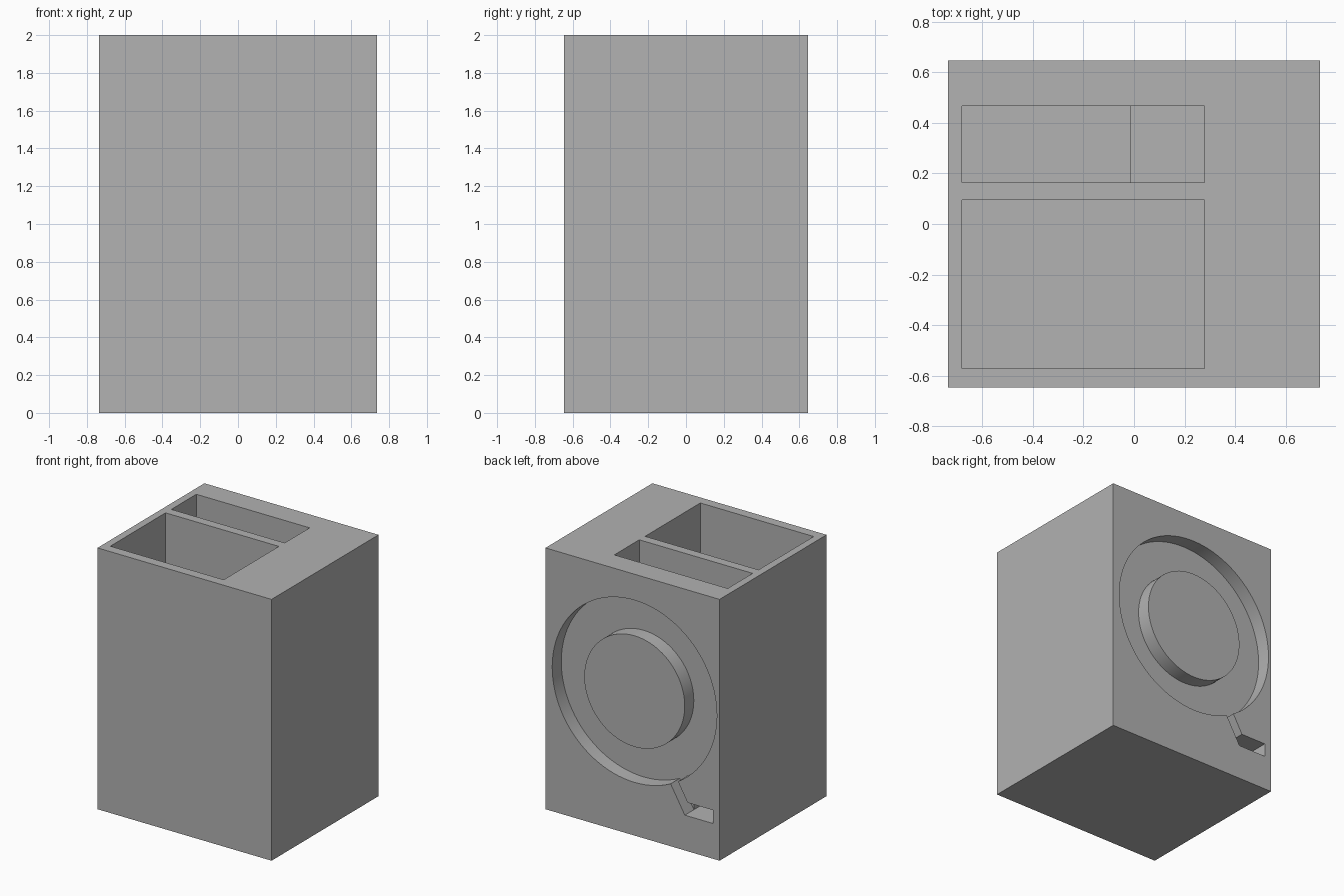
import bpy
import bmesh
from math import cos, sin, tau, radians

cube = bpy.data.objects.get("Cube")
if cube:
    bpy.data.objects.remove(cube, do_unlink=True)

HALF_X, HALF_Y, HEIGHT = 0.737, 0.647, 2.0
RECESS = 0.11                 # depth of the ring and the cable groove
FLOOR = 0.27                  # level of the pocket floors and the cable slot
ABOVE = HEIGHT + 0.2
SEGMENTS = 96

grey = bpy.data.materials.new("plain_grey")
grey.use_nodes = True
grey.diffuse_color = (0.445, 0.445, 0.445, 1)
grey.node_tree.nodes["Principled BSDF"].inputs["Base Color"].default_value = grey.diffuse_color


def finish(name, bm):
    bmesh.ops.recalc_face_normals(bm, faces=bm.faces)
    mesh = bpy.data.meshes.new(name)
    bm.to_mesh(mesh)
    bm.free()
    mesh.materials.append(grey)
    obj = bpy.data.objects.new(name, mesh)
    bpy.context.collection.objects.link(obj)
    return obj


def box(name, low, high):
    bm = bmesh.new()
    bmesh.ops.create_cube(bm, size=1)
    for v in bm.verts:
        v.co = [a + (b - a) * (c + 0.5) for a, b, c in zip(low, high, v.co)]
    return finish(name, bm)


def prism(name, outline, y0, y1):
    """Extrude an x-z outline along y."""
    bm = bmesh.new()
    face = bm.faces.new([bm.verts.new((x, y0, z)) for x, z in outline])
    moved = bmesh.ops.extrude_face_region(bm, geom=[face])["geom"]
    for v in moved:
        if isinstance(v, bmesh.types.BMVert):
            v.co.y = y1
    return finish(name, bm)


def ring(name, cx, cz, inner, outer, y0, y1):
    """Rectangular section swept around an axis along y."""
    bm = bmesh.new()
    section = [(inner, y0), (outer, y0), (outer, y1), (inner, y1)]
    loops = []
    for i in range(SEGMENTS):
        a = tau * i / SEGMENTS
        loops.append([bm.verts.new((cx + r * cos(a), y, cz + r * sin(a))) for r, y in section])
    for i, here in enumerate(loops):
        there = loops[(i + 1) % SEGMENTS]
        for k in range(4):
            n = (k + 1) % 4
            bm.faces.new((here[k], here[n], there[n], there[k]))
    return finish(name, bm)


# Solid block
body = box("organizer_body", (-HALF_X, -HALF_Y, 0), (HALF_X, HALF_Y, HEIGHT))

back, out = HALF_Y - RECESS, HALF_Y + 0.1
cutters = [
    # Top pockets: one large, one narrow with a stepped floor
    box("large_pocket", (-0.68, -0.573, FLOOR), (0.28, 0.095, ABOVE)),
    box("narrow_pocket_deep", (-0.68, 0.165, FLOOR), (-0.015, 0.467, ABOVE)),
    box("narrow_pocket_shallow", (-0.1, 0.165, 1.0), (0.28, 0.467, ABOVE)),
    # Back: ring around a flush disc, cable groove, slot into the narrow pocket
    ring("ring_recess", -0.017, 1.104, 0.425, 0.697, back, out),
    prism("cable_groove", [(-0.443, 0.27), (-0.29, 0.535), (-0.36, 0.557),
                           (-0.466, 0.372), (-0.5, 0.3)], back, out),
    box("cable_slot", (-0.68, 0.4, FLOOR), (-0.443, out, 0.372)),
]

bpy.context.view_layer.objects.active = body
for cutter in cutters:
    mod = body.modifiers.new(cutter.name, "BOOLEAN")
    mod.operation = "DIFFERENCE"
    mod.solver = "EXACT"
    mod.object = cutter
    bpy.ops.object.modifier_apply(modifier=mod.name)
    bpy.data.objects.remove(cutter, do_unlink=True)

# Smooth round walls, sharp edges
bpy.ops.object.select_all(action="DESELECT")
body.select_set(True)
bpy.ops.object.shade_smooth_by_angle(angle=radians(30))
